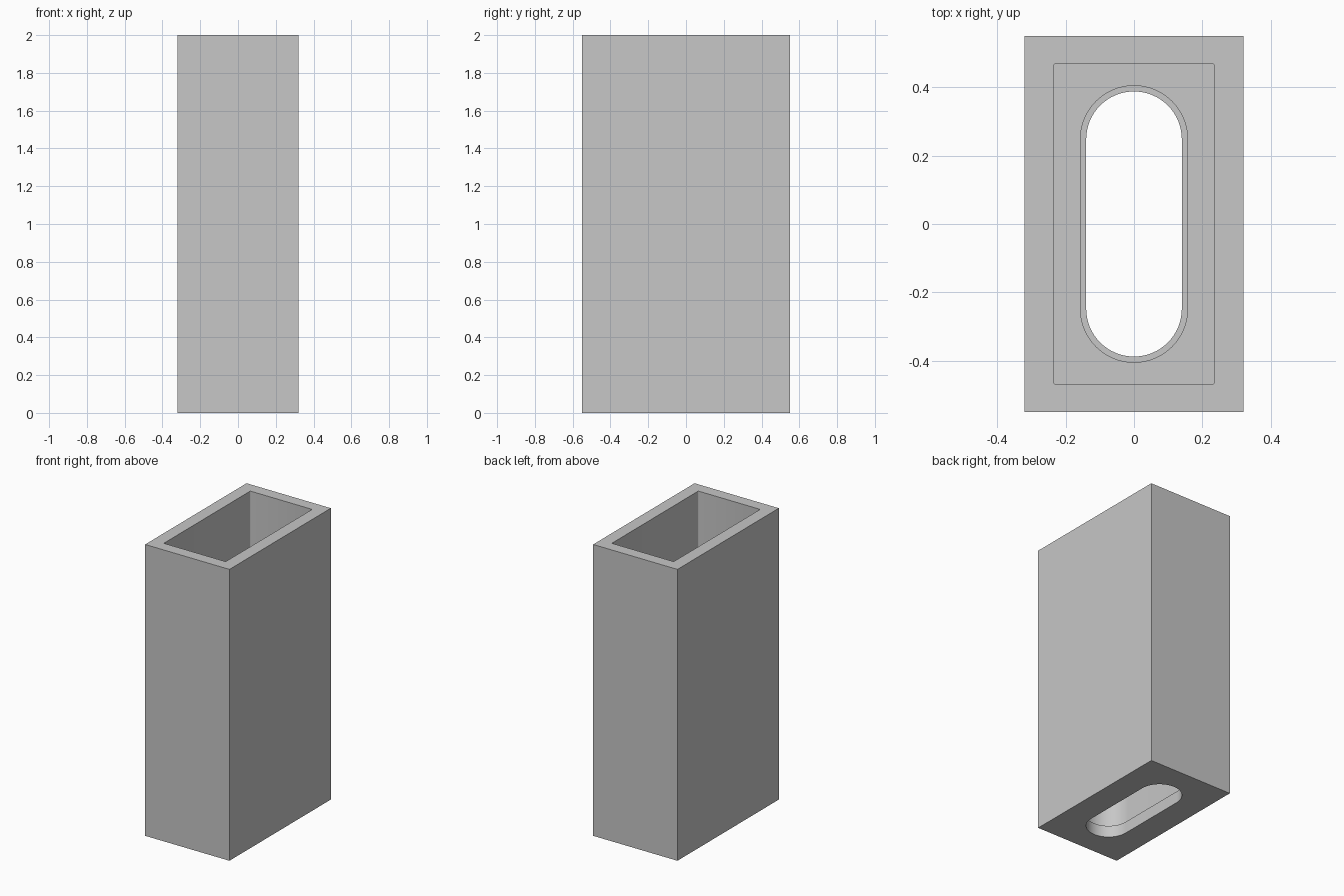
import bpy, bmesh, math

old = bpy.data.objects.get("Cube")
if old:
    bpy.data.objects.remove(old, do_unlink=True)

WIDTH, DEPTH, HEIGHT = 0.64, 1.10, 2.0
FLOOR = 1.0       # level where the rectangular socket meets the slot
LIP = 0.08        # thickness of the narrower lip at the base

grey = bpy.data.materials.new("plain_grey")
grey.use_nodes = True
colour = (0.57, 0.57, 0.57, 1)
grey.diffuse_color = colour
grey.node_tree.nodes["Principled BSDF"].inputs["Base Color"].default_value = colour


def rounded_outline(half_x, half_y, radius, steps):
    """Rectangle outline with arcs at the corners; a full radius gives a slot."""
    points = []
    corners = [(1, 1), (-1, 1), (-1, -1), (1, -1)]
    for i, (sx, sy) in enumerate(corners):
        cx, cy = sx * (half_x - radius), sy * (half_y - radius)
        for k in range(steps + 1):
            a = math.pi / 2 * (i + k / steps)
            p = (cx + radius * math.cos(a), cy + radius * math.sin(a))
            if not points or math.dist(p, points[-1]) > 1e-5:
                points.append(p)
    if math.dist(points[0], points[-1]) < 1e-5:
        points.pop()
    return points


def prism(name, outline, z0, z1):
    """Extrude an outline between two heights."""
    bm = bmesh.new()
    base = bm.faces.new([bm.verts.new((x, y, z0)) for x, y in outline])
    top = bmesh.ops.extrude_face_region(bm, geom=[base])["geom"]
    verts = [g for g in top if isinstance(g, bmesh.types.BMVert)]
    bmesh.ops.translate(bm, verts=verts, vec=(0, 0, z1 - z0))
    bmesh.ops.recalc_face_normals(bm, faces=bm.faces)
    mesh = bpy.data.meshes.new(name)
    bm.to_mesh(mesh)
    bm.free()
    mesh.materials.append(grey)
    obj = bpy.data.objects.new(name, mesh)
    bpy.context.collection.objects.link(obj)
    return obj


# Outer block
hx, hy = WIDTH / 2, DEPTH / 2
block = prism("sleeve_body", [(hx, hy), (-hx, hy), (-hx, -hy), (hx, -hy)], 0, HEIGHT)

# Rectangular socket, stepped slot bore and narrower base slot
cutters = [
    prism("socket_cutter", rounded_outline(0.235, 0.469, 0.005, 3), FLOOR, HEIGHT + 0.1),
    prism("bore_cutter", rounded_outline(0.157, 0.405, 0.157, 16), LIP, FLOOR + 0.1),
    prism("slot_cutter", rounded_outline(0.14, 0.388, 0.14, 16), -0.1, LIP + 0.1),
]

bpy.ops.object.select_all(action="DESELECT")
block.select_set(True)
bpy.context.view_layer.objects.active = block
for cutter in cutters:
    cutter.hide_render = True
    cut = block.modifiers.new("cut", "BOOLEAN")
    cut.operation = "DIFFERENCE"
    cut.solver = "EXACT"
    cut.object = cutter
    bpy.ops.object.modifier_apply(modifier=cut.name)
    bpy.data.objects.remove(cutter, do_unlink=True)

bpy.ops.object.shade_smooth_by_angle(angle=math.radians(35))
